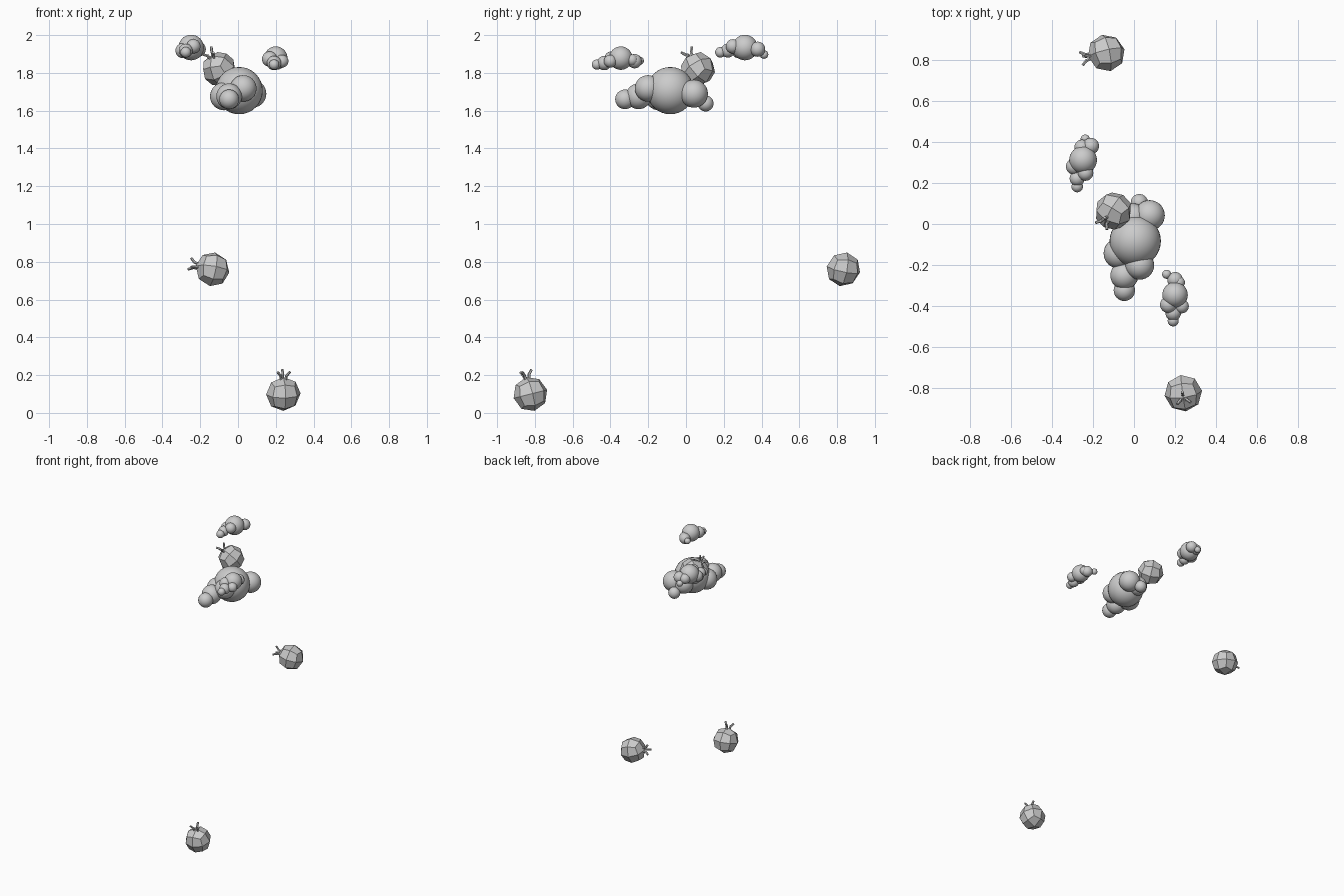
import bpy, bmesh, math
from mathutils import Vector, Matrix

if "Cube" in bpy.data.objects:
    bpy.data.objects.remove(bpy.data.objects["Cube"])

def finish(bm, name, smooth):
    bmesh.ops.recalc_face_normals(bm, faces=bm.faces)
    for f in bm.faces:
        f.smooth = smooth
    me = bpy.data.meshes.new(name)
    bm.to_mesh(me)
    bm.free()
    ob = bpy.data.objects.new(name, me)
    bpy.context.collection.objects.link(ob)
    return ob

# cloud: a cluster of overlapping smooth spheres (x, y, z, radius)
def cloud(name, centre, scale, puffs):
    bm = bmesh.new()
    for x, y, z, r in puffs:
        loc = Vector(centre) + Vector((x, y, z)) * scale
        bmesh.ops.create_uvsphere(bm, u_segments=32, v_segments=16, radius=r * scale,
                                  matrix=Matrix.Translation(loc))
    return finish(bm, name, True)

PUFFS = [(0, 0, 0, .125), (.07, .125, -.016, .074), (-.01, .115, -.02, .068),
         (.02, .187, -.068, .042), (-.08, -.06, -.03, .074), (.022, -.118, .012, .07),
         (-.053, -.168, -.03, .068), (-.053, -.24, -.046, .052)]
SMALL_PUFFS = [(0, 0, 0, .062), (0, .073, -.016, .038), (.018, .06, -.01, .03),
               (-.041, .1, -.014, .022), (-.032, -.048, -.005, .041),
               (.033, -.056, -.016, .034), (-.009, -.088, -.026, .038),
               (-.009, -.127, -.034, .027)]

cloud("large_cloud", (.006, -.083, 1.706), 1, PUFFS)
cloud("left_cloud", (-.248, .312, 1.934), .54, PUFFS)
cloud("right_cloud", (.2, -.345, 1.878), 1, SMALL_PUFFS)

# low-poly ball: cube divided once and rounded to 24 flat quads, with three bent stalks on top
def ball(name, centre, up, roll, r=.092):
    rot = Vector(up).to_track_quat('Z', 'Y').to_matrix().to_4x4()
    mat = Matrix.Translation(centre) @ rot @ Matrix.Rotation(math.radians(roll), 4, 'Z')
    bm = bmesh.new()
    bmesh.ops.create_cube(bm, size=2)
    bmesh.ops.subdivide_edges(bm, edges=bm.edges[:], cuts=1, use_grid_fill=True)
    for v in bm.verts:
        v.co = v.co.normalized() * r
    bm.transform(mat)
    finish(bm, name, False)

    bm = bmesh.new()
    for i in range(3):
        a = math.radians(90 + 120 * i)
        d = Vector((math.cos(a), math.sin(a), 0))
        pts = [d * k + Vector((0, 0, z)) for k, z in ((.012, .07), (.018, .102), (.036, .122))]
        for p, q in zip(pts, pts[1:]):
            axis = q - p
            m = Matrix.Translation((p + q) / 2) @ axis.to_track_quat('Z', 'Y').to_matrix().to_4x4()
            bmesh.ops.create_cone(bm, cap_ends=True, segments=6, radius1=.008, radius2=.007,
                                  depth=axis.length + .006, matrix=m)
    bm.transform(mat)
    finish(bm, name + "_stalks", False)

ball("rear_ball", (-.135, .833, .76), (-1, -.2, .2), 10)
ball("lower_ball", (.24, -.824, .1), (0, -.25, 1), 8)
ball("upper_ball", (-.1, .063, 1.82), (-.45, -.5, .8), 15)
